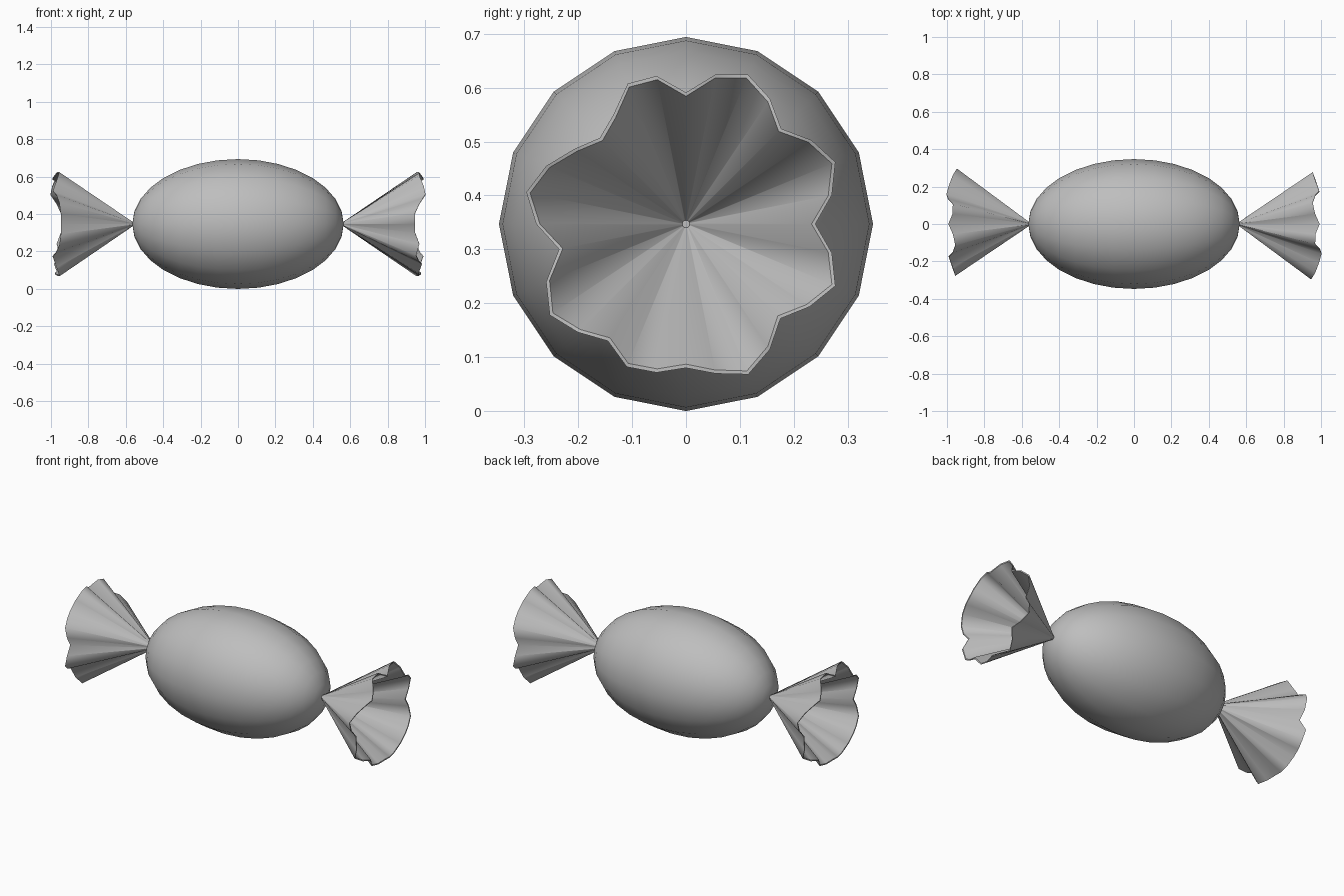
import bpy, bmesh
from math import sin, cos, pi, sqrt
from mathutils import Matrix

if "Cube" in bpy.data.objects:
    bpy.data.objects.remove(bpy.data.objects["Cube"], do_unlink=True)

RADIUS = 0.347        # body radius and height of its axis
HALF_LENGTH = 0.565
FOLD_LENGTH = 0.4925  # length of the wrapper from knot to rim
PAPER = 0.007         # wrapper thickness
GREY = (0.515, 0.515, 0.515, 1)

grey = bpy.data.materials.new("wrapper_grey")
grey.use_nodes = True
grey.diffuse_color = GREY
grey.node_tree.nodes["Principled BSDF"].inputs["Base Color"].default_value = GREY


def add_object(name, bm):
    mesh = bpy.data.meshes.new(name)
    for face in bm.faces:
        face.smooth = True
    bm.to_mesh(mesh)
    bm.free()
    mesh.materials.append(grey)
    obj = bpy.data.objects.new(name, mesh)
    bpy.context.collection.objects.link(obj)
    obj.location.z = RADIUS
    return obj


# Candy body: a stretched sphere lying along x
bm = bmesh.new()
bmesh.ops.create_uvsphere(bm, u_segments=16, v_segments=16, radius=1)
bmesh.ops.transform(bm, verts=bm.verts, matrix=Matrix.Diagonal(
    (HALF_LENGTH, RADIUS, RADIUS, 1)) @ Matrix.Rotation(pi / 2, 4, "Y"))
add_object("candy_body", bm)

# Rim radius of the crumpled wrapper around the axis, in hundredths
RIM = [24, 27.6, 30, 28, 25, 28, 30, 28.3, 24.4, 28, 28.2, 24.3, 22.6, 25, 28.1, 30.2,
       27.8, 24, 28.1, 30.4, 28.4, 26.1, 28.7, 28.1, 26.7, 28.3, 30.2, 28, 24.8, 27.6, 30, 27.6]


def wrapper_twist(name, turn):
    bm = bmesh.new()
    loops = [[], [], [], []]  # outer knot, outer rim, inner rim, inner knot
    for i, hundredths in enumerate(RIM):
        a = 2 * pi * i / len(RIM)
        r = hundredths / 100
        x = HALF_LENGTH + sqrt(FOLD_LENGTH ** 2 - r * r)
        if abs(sin(a)) < 0.3:      # the folds at front and back are shorter
            x = min(x, 0.947)
        section = ((HALF_LENGTH - 0.005, 0.01), (x, r),
                   (x, r - PAPER), (HALF_LENGTH + 0.002, PAPER))
        for loop, (px, pr) in zip(loops, section):
            loop.append(bm.verts.new((px, pr * cos(a), pr * sin(a))))
    for start, end in zip(loops, loops[1:]):
        for i in range(len(RIM)):
            j = (i + 1) % len(RIM)
            bm.faces.new((start[i], start[j], end[j], end[i]))
    # Crisp paper edge along the rim
    for loop in loops[1:3]:
        for i, vert in enumerate(loop):
            bm.edges.get((vert, loop[i - 1])).smooth = False
    add_object(name, bm).rotation_euler.z = turn


# The two twisted ends, turned half a circle from each other
wrapper_twist("left_wrapper_twist", 0)
wrapper_twist("right_wrapper_twist", pi)
